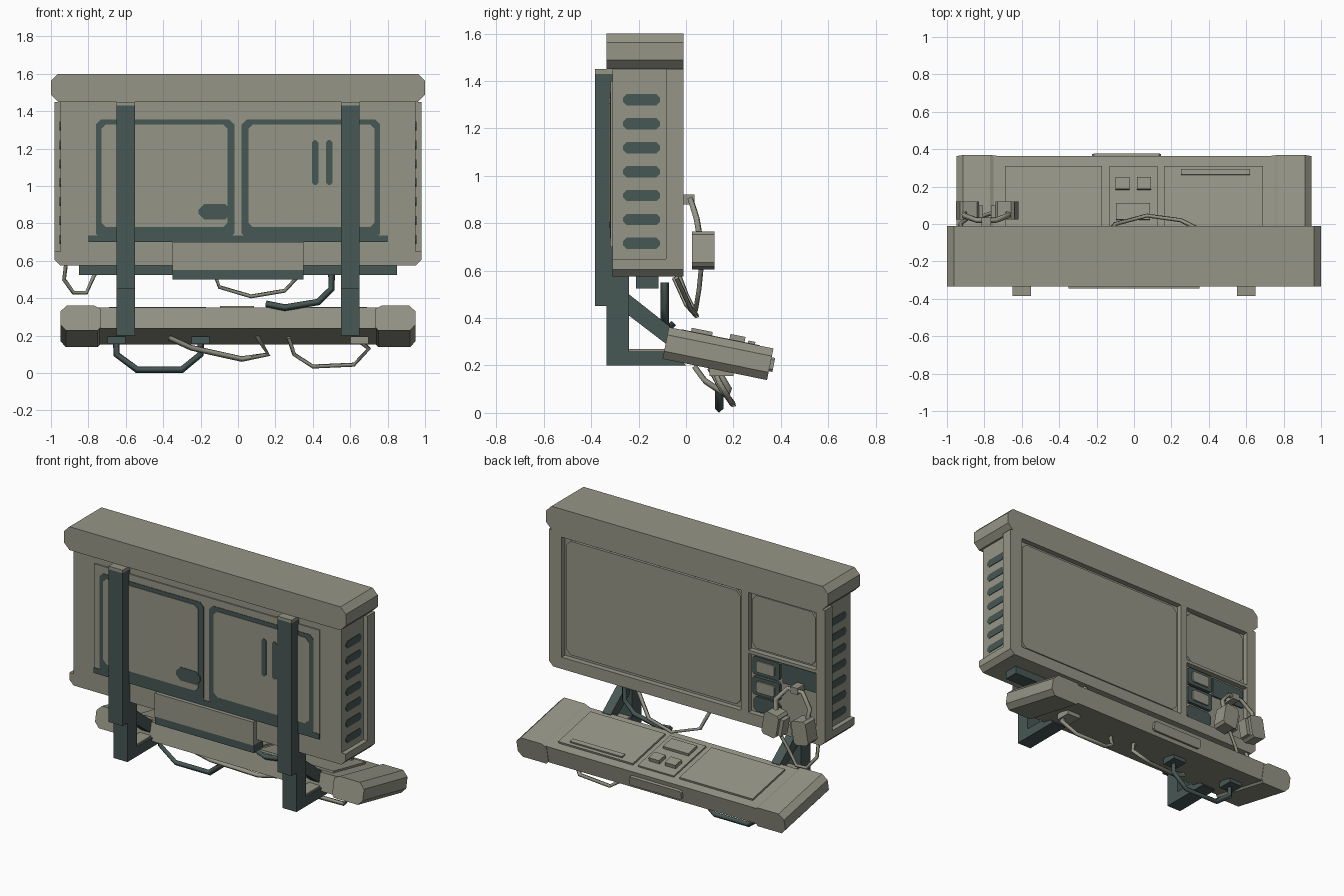
import bpy, bmesh, math
from mathutils import Matrix, Vector

cube = bpy.data.objects.get("Cube")
if cube:
    bpy.data.objects.remove(cube, do_unlink=True)


def material(name, rgb):
    m = bpy.data.materials.new(name)
    m.use_nodes = True
    m.diffuse_color = (*rgb, 1)
    node = next(n for n in m.node_tree.nodes if n.type == 'BSDF_PRINCIPLED')
    node.inputs["Base Color"].default_value = (*rgb, 1)
    node.inputs["Roughness"].default_value = 0.8
    return m


LIGHT = material("warm grey paint", (0.30, 0.30, 0.24))
DARK = material("dark green grey", (0.062, 0.095, 0.09))


def prism(name, pts, axis, lo, hi, mat, matrix=None):
    """Extrude a 2D outline along an axis: x takes (y,z), y takes (x,z), z takes (x,y)."""
    place = {"x": lambda a, b, t: (t, a, b),
             "y": lambda a, b, t: (a, t, b),
             "z": lambda a, b, t: (a, b, t)}[axis]
    bm = bmesh.new()
    face = bm.faces.new([bm.verts.new(place(a, b, lo)) for a, b in pts])
    new = bmesh.ops.extrude_face_region(bm, geom=[face])["geom"]
    move = Vector(place(0, 0, hi - lo))
    bmesh.ops.translate(bm, verts=[v for v in new if isinstance(v, bmesh.types.BMVert)], vec=move)
    bmesh.ops.recalc_face_normals(bm, faces=bm.faces)
    if matrix:
        bm.transform(matrix)
    mesh = bpy.data.meshes.new(name)
    bm.to_mesh(mesh)
    bm.free()
    mesh.materials.append(mat)
    ob = bpy.data.objects.new(name, mesh)
    bpy.context.collection.objects.link(ob)
    return ob


def rect(a0, a1, b0, b1, low=0, high=None):
    """Rectangle outline with chamfered lower and upper corners."""
    high = low if high is None else high
    pts = [(a0 + low, b0), (a1 - low, b0)]
    pts += [(a1, b0 + low)] if low else []
    pts += [(a1, b1 - high), (a1 - high, b1)] if high else [(a1, b1)]
    pts += [(a0 + high, b1)] if high else [(a0, b1)]
    pts += [(a0, b1 - high)] if high else []
    pts += [(a0, b0 + low)] if low else []
    return pts


def box(name, x0, x1, y0, y1, z0, z1, mat, matrix=None):
    return prism(name, rect(x0, x1, y0, y1), "z", z0, z1, mat, matrix)


def cable(name, pts, radius, mat):
    curve = bpy.data.curves.new(name, 'CURVE')
    curve.dimensions = '3D'
    curve.bevel_depth = radius
    curve.bevel_resolution = 0
    curve.use_fill_caps = True
    sp = curve.splines.new('POLY')
    sp.points.add(len(pts) - 1)
    for p, co in zip(sp.points, pts):
        p.co = (*co, 1)
    curve.materials.append(mat)
    ob = bpy.data.objects.new(name, curve)
    bpy.context.collection.objects.link(ob)


# Cabinet: core, chamfered base and overhanging cap
box("cabinet_core", -.95, .95, -.31, -.045, .62, 1.47, LIGHT)
prism("cabinet_base", rect(-.98, .98, .575, .65, .03, 0), "y", -.31, -.01, LIGHT)
prism("cabinet_cap", rect(-1, 1, 1.45, 1.6, .038), "y", -.335, -.01, LIGHT)

# Screen bezel strips
for name, x0, x1, z0, z1 in [("bezel_left", .89, .98, .65, 1.45),
                             ("bezel_divider", -.435, -.385, .65, 1.45),
                             ("bezel_right", -.98, -.915, .65, 1.45),
                             ("bezel_top", -.915, .89, 1.42, 1.45),
                             ("bezel_rail", -.915, -.435, 1.03, 1.05)]:
    box(name, x0, x1, -.085, -.01, z0, z1, LIGHT)
prism("main_screen", rect(-.365, .87, .67, 1.4, .03), "y", -.05, -.03, LIGHT)
prism("small_screen", rect(-.9, -.45, 1.065, 1.405, .03), "y", -.05, -.03, LIGHT)

# Key panel beside the main screen
for z in (.77, .90):
    prism("key_surround", rect(-.645, -.455, z, z + .115, .01), "y", -.05, -.025, DARK)
    prism("key", rect(-.615, -.485, z + .022, z + .093, .01), "y", -.03, -.015, LIGHT)
prism("display_strip", rect(-.9, -.66, .89, 1.015), "y", -.05, -.034, DARK)
prism("lower_slot", rect(-.645, -.455, .66, .755, .02), "y", -.05, -.034, DARK)

# Side vents
for side in (-1, 1):
    for i in range(7):
        z = .715 + i * .101
        prism("side_vent", rect(-.265, -.11, z - .024, z + .024, .015), "x",
              side * .949, side * .954, DARK)

# Front service panel with two doors
box("service_panel", -.8, .8, -.318, -.3, .7, 1.4, LIGHT)
box("panel_sill", -.8, .8, -.321, -.31, .7, .735, DARK)
for side in (-1, 1):
    a, b = sorted((side * .02, side * .76))
    prism("door_groove", rect(a, b, .72, 1.355, .025), "y", -.321, -.312, DARK)
    a, b = sorted((side * .055, side * .73))
    prism("door", rect(a, b, .78, 1.33, .025), "y", -.325, -.315, LIGHT)
prism("door_latch", rect(-.21, -.04, .82, .905, .03), "y", -.328, -.32, DARK)
for x in (.395, .47):
    prism("door_slot", rect(x, x + .035, 1.005, 1.245, .012), "y", -.328, -.32, DARK)

# Connector housing and underside rail
box("connector_cover", -.35, .35, -.345, -.24, .55, .7, LIGHT)
box("connector_socket", -.35, .35, -.34, -.245, .5, .55, DARK)
box("underside_rail", -.85, .85, -.21, -.115, .525, .58, DARK)

# Wall brackets with feet and braces
bracket = [(-.385, 1.43), (-.385, .45), (-.335, .45), (-.335, .2), (-.0, .2), (-.05, .26),
           (-.24, .26), (-.24, .575), (-.31, .575), (-.31, 1.43)]
brace = [(-.24, .5), (-.24, .41), (-.07, .28), (-.05, .35)]
for side in (-1, 1):
    a, b = sorted((side * .55, side * .65))
    prism("bracket", bracket, "x", a, b, DARK)
    box("bracket_tip", a, b, -.385, -.31, 1.43, 1.45, LIGHT)
    prism("bracket_brace", brace, "x", a + .02, b - .02, DARK)
    box("bracket_pad", a + .01, b - .01, -.285, -.08, .255, .27, LIGHT)

# Tilted control desk
tilt = Matrix.Translation((0, .135, .25)) @ Matrix.Rotation(math.radians(-11.5), 4, 'X')
prism("desk", rect(-.77, .77, -.055, .058, 0, 0), "y", -.215, .222, LIGHT, tilt)
for side in (-1, 1):
    end = [(.75, -.068), (.92, -.068), (.95, -.035), (.95, .035), (.915, .068), (.77, .068),
           (.735, .05), (.735, -.05)]
    prism("desk_end", [(side * x, z) for x, z in end], "y", -.225, .225, LIGHT, tilt)
box("desk_panel_left", .16, .69, -.17, .165, .05, .07, LIGHT, tilt)
box("desk_panel_right", -.69, -.17, -.17, .165, .05, .07, LIGHT, tilt)
box("desk_panel_middle", -.13, .125, -.17, .165, .05, .068, LIGHT, tilt)
box("desk_slot_bar", .25, .62, .115, .145, .06, .08, LIGHT, tilt)
for x in (-.1, .015):
    box("desk_button", x, x + .075, .035, .1, .06, .092, LIGHT, tilt)
box("desk_wide_button", -.095, .085, -.13, -.04, .06, .085, LIGHT, tilt)
prism("desk_handle", rect(-.225, .145, -.03, .03, .01), "y", .21, .24, LIGHT, tilt)

# Cables
cable("dark_loop", [(-.65, .14, .18), (-.65, .14, .1), (-.54, .14, .018), (-.3, .14, .018),
                    (-.2, .14, .1), (-.2, .14, .18)], .018, DARK)
for x, mat in ((-.65, DARK), (-.2, DARK), (.65, LIGHT)):
    box("cable_socket", x - .048, x + .048, .1, .2, .155, .195, mat)
cable("left_loop", [(.27, .1, .19), (.3, .15, .1), (.4, .2, .035), (.62, .19, .045),
                    (.7, .14, .13), (.64, .12, .18)], .013, LIGHT)
cable("middle_loop", [(-.37, .04, .19), (-.25, .08, .135), (.02, .17, .075), (.16, .18, .1),
                      (.1, .12, .2)], .015, LIGHT)
cable("upper_loop", [(-.14, -.05, .57), (-.1, 0, .46), (.07, .045, .41), (.25, .02, .44),
                     (.37, -.04, .57)], .012, LIGHT)
cable("dark_lead", [(.5, -.09, .55), (.5, -.09, .45), (.43, -.09, .38), (.25, -.08, .35),
                    (.15, -.06, .37)], .018, DARK)
cable("headset_cord", [(-.92, -.03, .58), (-.93, 0, .5), (-.88, .035, .43), (-.81, .04, .43),
                       (-.77, .055, .52), (-.71, .065, .62)], .011, LIGHT)

# Headset hanging on its hook
box("headset_hook", -.815, -.765, -.05, .035, .88, .922, LIGHT)
cable("headset_band", [(-.9, .06, .73), (-.91, .045, .82), (-.84, .02, .9), (-.74, .02, .9),
                       (-.67, .045, .82), (-.68, .06, .73)], .015, LIGHT)
for side in (-1, 1):
    turn = (Matrix.Translation((-.785 + side * .105, .065, .685))
            @ Matrix.Rotation(math.radians(side * -10), 4, 'Y'))
    prism("ear_cup", rect(-.052, .052, -.075, .075, .015), "y", -.04, .055, LIGHT, turn)
    a, b = sorted((side * -.075, side * -.04))
    box("ear_pad", a, b, -.03, .035, -.055, .055, LIGHT, turn)
